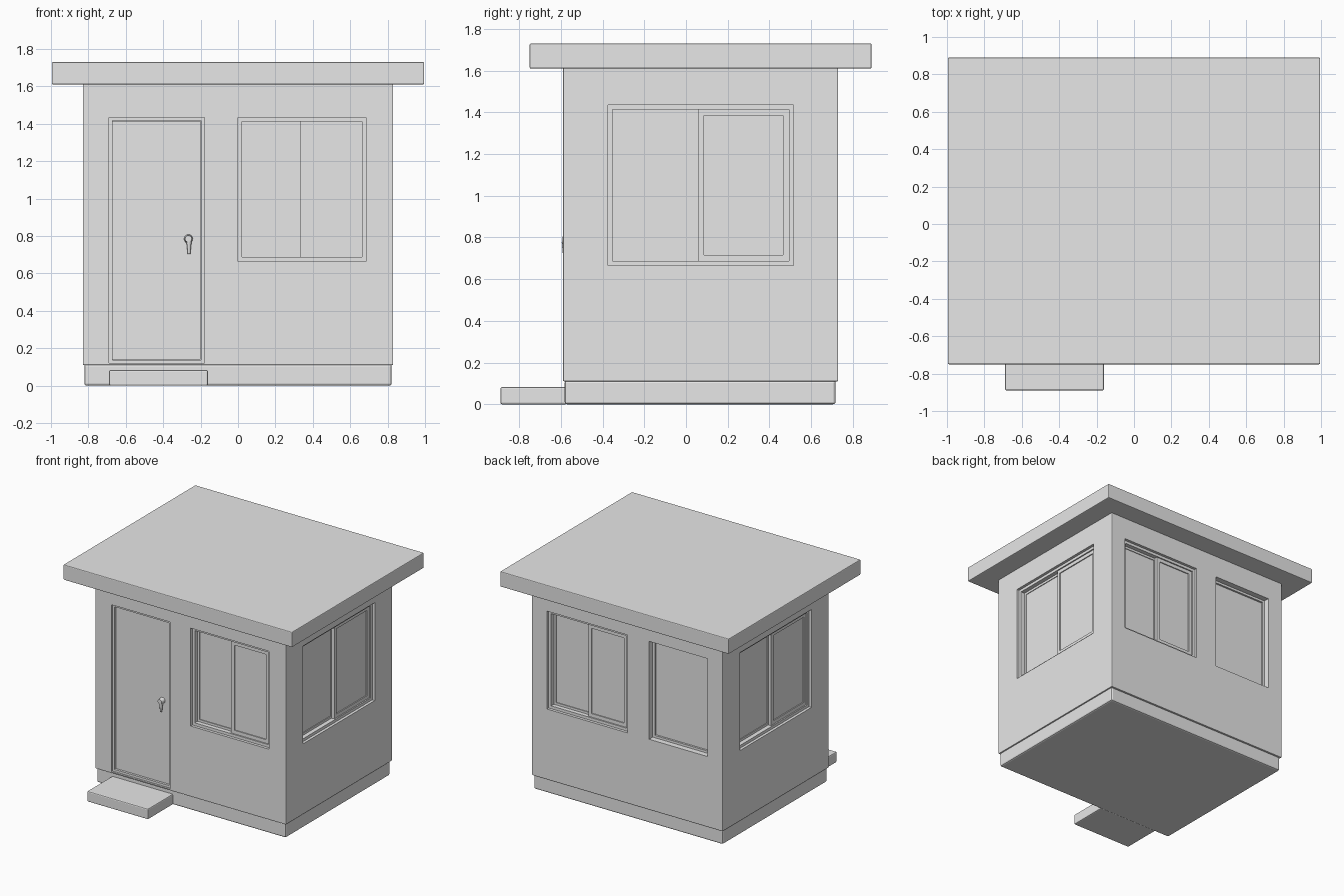
import bpy
import bmesh
from math import pi
from mathutils import Matrix, Vector

cube = bpy.data.objects.get("Cube")
if cube:
    bpy.data.objects.remove(cube, do_unlink=True)

plaster = bpy.data.materials.new("plain_grey")
plaster.use_nodes = True
grey = (0.8, 0.8, 0.8, 1)
plaster.diffuse_color = grey
plaster.node_tree.nodes["Principled BSDF"].inputs["Base Color"].default_value = grey

# Each wall: turn about z, distance of its outer face from the origin
WALLS = {"front": (0, 0.59), "right": (pi / 2, 0.83),
         "back": (pi, 0.73), "left": (-pi / 2, 0.83)}


def finish(name, bm):
    mesh = bpy.data.meshes.new(name)
    bm.to_mesh(mesh)
    bm.free()
    mesh.materials.append(plaster)
    obj = bpy.data.objects.new(name, mesh)
    bpy.context.collection.objects.link(obj)
    return obj


def add_box(bm, low, high, matrix=Matrix()):
    low, high = Vector(low), Vector(high)
    shape = Matrix.Translation((low + high) / 2) @ Matrix.Diagonal((*(high - low), 1))
    bmesh.ops.create_cube(bm, size=1, matrix=matrix @ shape)


def box(name, low, high, bevel=0):
    bm = bmesh.new()
    add_box(bm, low, high)
    if bevel:
        bmesh.ops.bevel(bm, geom=bm.edges[:], offset=bevel, segments=2,
                        profile=0.5, affect='EDGES')
    return finish(name, bm)


def wall_box(bm, wall, u, z, depth):
    """Box placed on a wall: span along it, height span, depth behind its face."""
    turn, dist = WALLS[wall]
    add_box(bm, (u[0], depth[0] - dist, z[0]), (u[1], depth[1] - dist, z[1]),
            Matrix.Rotation(turn, 4, 'Z'))


def wall_frame(bm, wall, u, z, width, depth):
    """Four bars around a rectangle on a wall."""
    for a in ((u[0], u[0] + width), (u[1] - width, u[1])):
        wall_box(bm, wall, a, z, depth)
    inner = (u[0] + width, u[1] - width)
    for b in ((z[0], z[0] + width), (z[1] - width, z[1])):
        wall_box(bm, wall, inner, b, depth)


# Main masses
body = box("walls", (-0.83, -0.59, 0.11), (0.83, 0.73, 1.62), 0.005)
box("plinth", (-0.822, -0.582, 0), (0.822, 0.718, 0.115), 0.012)
box("roof_slab", (-0.995, -0.75, 1.61), (0.995, 0.89, 1.73), 0.006)
box("door_step", (-0.69, -0.89, 0), (-0.16, -0.57, 0.083), 0.008)

# Openings cut into the walls
SILL, HEAD = 0.665, 1.435
sliding = [("front", (0.0, 0.685)), ("right", (-0.375, 0.515)),
           ("back", (-0.70, 0.0)), ("left", (-0.515, 0.375))]
fixed_span = (0.19, 0.70)
door_span, door_z = (-0.69, -0.18), (0.12, HEAD)
openings = [(w, u, (SILL, HEAD)) for w, u in sliding]
openings += [("back", fixed_span, (SILL, HEAD)), ("front", door_span, door_z)]
for wall, u, z in openings:
    bm = bmesh.new()
    wall_box(bm, wall, u, z, (-0.05, 0.075))
    cutter = finish("opening_cutter", bm)
    cutter.hide_render = True
    cut = body.modifiers.new("opening", 'BOOLEAN')
    cut.operation, cut.solver, cut.object = 'DIFFERENCE', 'EXACT', cutter
    bpy.context.view_layer.objects.active = body
    bpy.ops.object.modifier_apply(modifier=cut.name)
    bpy.data.objects.remove(cutter, do_unlink=True)

# Sliding windows: outer frame, set-back sash and proud sash
for wall, u in sliding:
    bm = bmesh.new()
    wall_frame(bm, wall, u, (SILL, HEAD), 0.022, (0.022, 0.075))
    finish(wall + "_window_frame", bm)
    mid = (u[0] + u[1]) / 2
    z = (SILL + 0.022, HEAD - 0.022)
    bm = bmesh.new()
    back_span = (u[0] + 0.022, mid)
    wall_frame(bm, wall, back_span, z, 0.018, (0.056, 0.075))
    wall_box(bm, wall, back_span, z, (0.062, 0.076))
    finish(wall + "_back_sash", bm)
    bm = bmesh.new()
    proud_span = (mid - 0.012, u[1] - 0.022)
    wall_frame(bm, wall, proud_span, z, 0.028, (0.032, 0.07))
    wall_box(bm, wall, proud_span, z, (0.04, 0.07))
    finish(wall + "_proud_sash", bm)

# Fixed rear window
bm = bmesh.new()
wall_frame(bm, "back", fixed_span, (SILL, HEAD), 0.018, (0.045, 0.075))
wall_box(bm, "back", fixed_span, (SILL, HEAD), (0.06, 0.076))
finish("fixed_rear_window", bm)

# Door: frame and leaf
bm = bmesh.new()
wall_frame(bm, "front", door_span, door_z, 0.018, (0.015, 0.075))
finish("door_frame", bm)
bm = bmesh.new()
wall_box(bm, "front", (-0.67, -0.2), (0.14, HEAD - 0.02), (0.03, 0.076))
finish("door_leaf", bm)

# Door handle: round knob and hanging lever
bm = bmesh.new()
upright = Matrix.Rotation(pi / 2, 4, 'X')
bmesh.ops.create_cone(bm, cap_ends=True, segments=20, radius1=0.024, radius2=0.018,
                      depth=0.04, matrix=Matrix.Translation((-0.265, -0.575, 0.785)) @ upright)
bmesh.ops.create_cone(bm, cap_ends=True, segments=12, radius1=0.007, radius2=0.014,
                      depth=0.07, matrix=Matrix.Translation((-0.262, -0.582, 0.74)))
handle = finish("door_handle", bm)
bpy.ops.object.select_all(action='DESELECT')
handle.select_set(True)
bpy.context.view_layer.objects.active = handle
bpy.ops.object.shade_smooth_by_angle()
